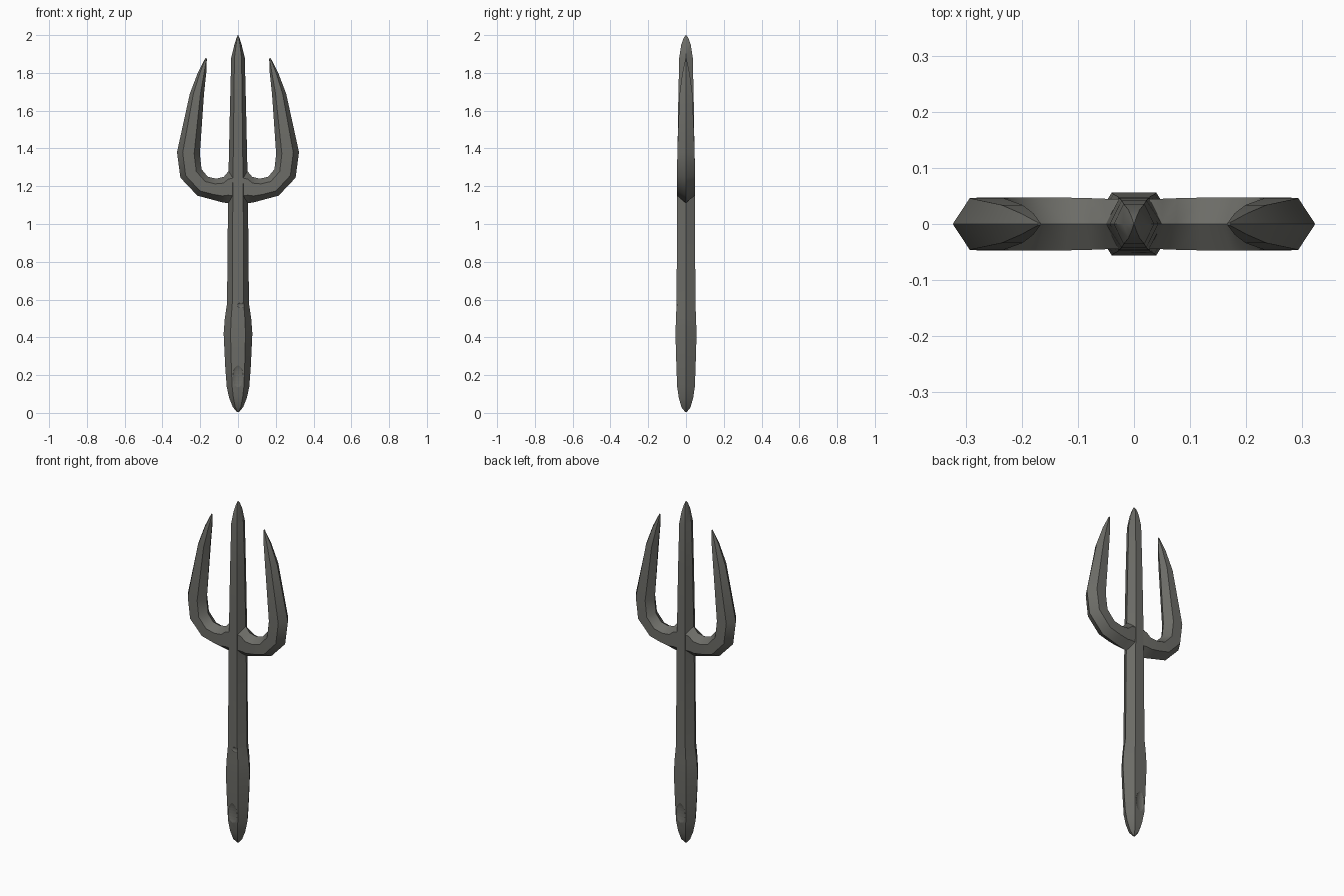
import bpy, bmesh, math
from mathutils import Vector

if "Cube" in bpy.data.objects:
    bpy.data.objects.remove(bpy.data.objects["Cube"])

iron = bpy.data.materials.new("dark iron")
iron.diffuse_color = (0.15, 0.15, 0.135, 1)
iron.use_nodes = True
iron.node_tree.nodes["Principled BSDF"].inputs["Base Color"].default_value = iron.diffuse_color


def loft(name, rings, flat):
    """Six-sided sweep; each ring is (ridge_a, ridge_b, half_depth) in the x-z plane."""
    bm = bmesh.new()
    loops = []
    for a, b, d in rings:
        a, b = Vector((a[0], 0, a[1])), Vector((b[0], 0, b[1]))
        p, q = a.lerp(b, flat), b.lerp(a, flat)
        y = Vector((0, d, 0))
        loops.append([bm.verts.new(v) for v in (a, p - y, q - y, b, q + y, p + y)])
    for r, s in zip(loops, loops[1:]):
        for i in range(6):
            j = (i + 1) % 6
            bm.faces.new((r[i], r[j], s[j], s[i]))
    bm.faces.new(loops[0])
    bm.faces.new(loops[-1])
    bmesh.ops.recalc_face_normals(bm, faces=bm.faces)
    mesh = bpy.data.meshes.new(name)
    bm.to_mesh(mesh)
    bm.free()
    mesh.materials.append(iron)
    ob = bpy.data.objects.new(name, mesh)
    bpy.context.collection.objects.link(ob)
    return ob


def smooth(ob, angle):
    bpy.ops.object.select_all(action='DESELECT')
    ob.select_set(True)
    bpy.context.view_layer.objects.active = ob
    bpy.ops.object.shade_smooth_by_angle(angle=math.radians(angle))


# Handle, shaft and middle prong: height, half width, half depth
profile = [(0.005, 0.006, 0.005), (0.03, 0.027, 0.024), (0.08, 0.047, 0.038),
           (0.14, 0.060, 0.047), (0.25, 0.068, 0.051), (0.42, 0.076, 0.056),
           (0.50, 0.070, 0.053), (0.58, 0.058, 0.050), (1.11, 0.053, 0.047),
           (1.28, 0.050, 0.046), (1.60, 0.043, 0.042), (1.88, 0.036, 0.036),
           (1.95, 0.019, 0.025), (1.985, 0.008, 0.012), (2.0, 0.001, 0.001)]
shaft = loft("shaft", [((-w, z), (w, z), d) for z, w, d in profile], 0.24)
smooth(shaft, 40)

# Curved side prong: outer ridge, inner ridge, half depth
prong = loft("side_prongs", [
    ((0.00, 1.10), (0.00, 1.30), 0.043),
    ((0.055, 1.11), (0.050, 1.28), 0.045),
    ((0.085, 1.115), (0.075, 1.25), 0.046),
    ((0.14, 1.13), (0.115, 1.24), 0.047),
    ((0.215, 1.15), (0.16, 1.25), 0.047),
    ((0.305, 1.245), (0.193, 1.29), 0.047),
    ((0.323, 1.38), (0.202, 1.37), 0.046),
    ((0.255, 1.69), (0.180, 1.69), 0.034),
    ((0.213, 1.80), (0.168, 1.80), 0.019),
    ((0.172, 1.88), (0.165, 1.875), 0.002)], 0.25)
smooth(prong, 40)
mirror = prong.modifiers.new("mirror", 'MIRROR')
mirror.use_mirror_merge = False


# Shallow oval dents in the handle
def dent(name, loc, size):
    bpy.ops.mesh.primitive_uv_sphere_add(segments=20, ring_count=12, location=loc)
    cutter = bpy.context.object
    cutter.name = name
    cutter.scale = size
    cutter.hide_render = True
    cutter.display_type = 'WIRE'
    cutter.data.materials.append(iron)
    cut = shaft.modifiers.new(name, 'BOOLEAN')
    cut.operation = 'DIFFERENCE'
    cut.solver = 'EXACT'
    cut.object = cutter


for side, label in ((-1, "front"), (1, "back")):
    dent(label + "_thumb_dent_cutter", (0, side * 0.056, 0.187), (0.032, 0.014, 0.068))
dent("small_nick_cutter", (0.016, -0.053, 0.57), (0.022, 0.007, 0.014))
